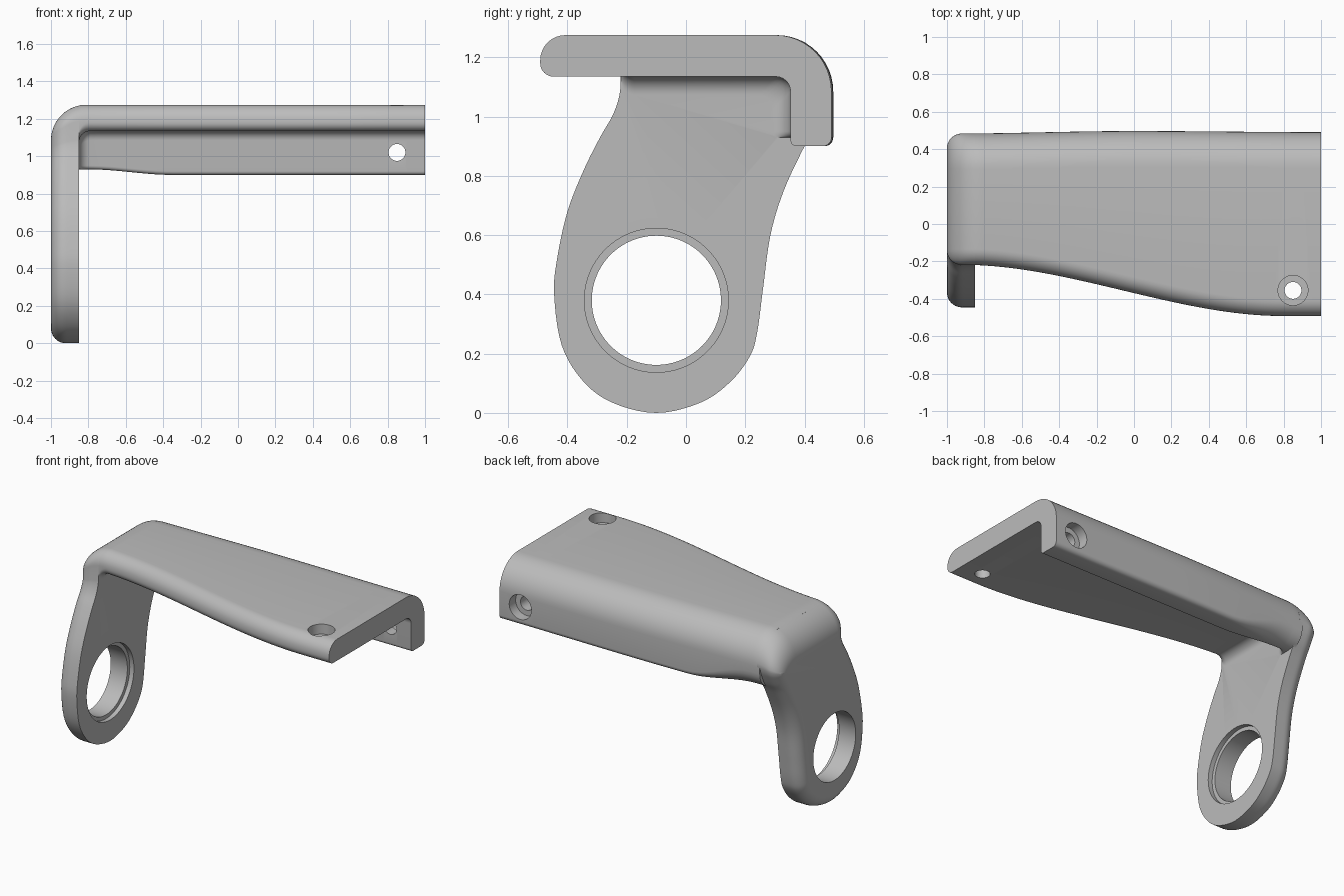
import bpy, bmesh, math
from mathutils import Vector

if "Cube" in bpy.data.objects:
    bpy.data.objects.remove(bpy.data.objects["Cube"], do_unlink=True)

grey = bpy.data.materials.new("plain grey")
grey.use_nodes = True
colour = (0.5, 0.5, 0.5, 1)
grey.diffuse_color = colour
grey.node_tree.nodes["Principled BSDF"].inputs["Base Color"].default_value = colour

TOP, UNDER, BEND, EDGE, WALL = 1.275, 1.135, 0.19, 0.08, 0.15


def smooth(a, b, x):
    t = max(0, min(1, (x - a) / (b - a)))
    return t * t * (3 - 2 * t)


def rounding(r, d):
    """How far a quarter round of radius r falls back at distance d from its end."""
    d = max(0, d)
    return r - math.sqrt(max(0, r * r - (r - d) ** 2)) if d < r else 0


def arc(cy, cz, r, a0, a1, n=8):
    angles = [math.radians(a0 + (a1 - a0) * i / n) for i in range(n + 1)]
    return [(cy + r * math.cos(a), cz + r * math.sin(a)) for a in angles]


def spline(pts, n=5):
    """Smooth curve through the points, without its two end points."""
    p = [Vector(q) for q in pts]
    out = []
    for i in range(1, len(p) - 2):
        a, b, c, d = p[i - 1:i + 3]
        for k in range(n):
            t = k / n
            out.append(tuple(0.5 * (2 * b + (c - a) * t + (2 * a - 5 * b + 4 * c - d) * t ** 2
                                    + (3 * b - a - 3 * c + d) * t ** 3)))
    return out + [tuple(p[-2])]


def loft(name, rings):
    bm = bmesh.new()
    rows = [[bm.verts.new(v) for v in ring] for ring in rings]
    n = len(rows[0])
    for a, b in zip(rows, rows[1:]):
        for i in range(n):
            j = (i + 1) % n
            bm.faces.new((a[i], a[j], b[j], b[i]))
    bm.faces.new(rows[0])
    bm.faces.new(rows[-1])
    bmesh.ops.recalc_face_normals(bm, faces=bm.faces)
    mesh = bpy.data.meshes.new(name)
    bm.to_mesh(mesh)
    bm.free()
    mesh.materials.append(grey)
    obj = bpy.data.objects.new(name, mesh)
    bpy.context.collection.objects.link(obj)
    return obj


def combine(target, other, operation):
    mod = target.modifiers.new(operation.lower(), "BOOLEAN")
    mod.operation, mod.solver, mod.object = operation, "EXACT", other
    bpy.ops.object.select_all(action="DESELECT")
    bpy.context.view_layer.objects.active = target
    target.select_set(True)
    bpy.ops.object.modifier_apply(modifier=mod.name)
    bpy.data.objects.remove(other, do_unlink=True)


def drill(target, centre, axis, radius, depth, sides=64):
    """Cut a round hole centred on a point along an axis."""
    rot = Vector((0, 0, 1)).rotation_difference(Vector(axis)).to_euler()
    bpy.ops.mesh.primitive_cylinder_add(vertices=sides, radius=radius, depth=depth,
                                        location=centre, rotation=rot)
    cutter = bpy.context.object
    cutter.name = "hole_cutter"
    cutter.hide_render = True
    cutter.data.materials.append(grey)
    combine(target, cutter, "DIFFERENCE")


def front_y(x):
    return -0.218 - 0.274 * smooth(-0.92, 0.8, x)


def back_y(x):
    return 0.483 + 0.014 * smooth(-1, 0, x) - 0.006 * smooth(0, 1, x)


def upper_arcs(x, top):
    front, back = front_y(x), back_y(x)
    return (arc(front + 0.085, top - 0.085, 0.085, 180, 90)
            + arc(back - BEND, top - BEND, BEND, 90, 0, 12))


# Top arm with its back flange, blended into the side plate by a fillet
def arm_section(x):
    fillet = rounding(0.06, x + 1 - WALL)
    near = 1 - smooth(-0.8, -0.35, x)
    back, under = back_y(x), UNDER - fillet
    inner, low = 0.353 - fillet, 0.9 + 0.03 * near
    r = 0.03 + 0.08 * near
    pts = upper_arcs(x, TOP - rounding(BEND, x + 1))
    pts += arc(back - r, low + r, r, 0, -90)
    pts += arc(inner + 0.02, low + 0.02, 0.02, 270, 180, 5)
    pts += arc(inner - 0.05, under - 0.05, 0.05, 0, 90, 6)
    pts += arc(front_y(x) + 0.045, under + 0.045, 0.045, 270, 180)
    return [(x, y, z) for y, z in pts]


stations = [-0.87] + [-0.85 + 0.06 * (1 - math.cos(math.pi / 2 * i / 8)) for i in range(9)]
stations += [-0.79 + 1.79 * i / 36 for i in range(1, 37)]
arm = loft("arm", [arm_section(x) for x in stations])

# Side plate: teardrop outline with rounded outer edges and a bend at the top
upper = upper_arcs(-0.85, TOP)
edge = [(0.47, 1.04), (0.44, 0.97), (0.40, 0.90), (0.33, 0.75), (0.285, 0.60), (0.26, 0.42),
        (0.24, 0.27), (0.215, 0.19), (0.15, 0.105), (0.05, 0.035), (-0.10, 0.0), (-0.25, 0.035),
        (-0.35, 0.11), (-0.42, 0.23), (-0.445, 0.40), (-0.435, 0.52), (-0.40, 0.68),
        (-0.345, 0.82), (-0.29, 0.93), (-0.245, 1.01), (-0.222, 1.09)]
outline = upper + spline([upper[-1]] + edge + [upper[0]])


def plate_layer(t):
    inset = rounding(EDGE, t)
    extra = rounding(BEND, t) - inset
    ring = []
    for i, (y, z) in enumerate(outline):
        (y0, z0), (y1, z1) = outline[i - 1], outline[(i + 1) % len(outline)]
        inward = Vector((z1 - z0, y0 - y1)).normalized() * inset
        ring.append((t - 1, y + inward.x, z + inward.y - extra * smooth(0.95, TOP, z)))
    return ring


layers = [WALL * (1 - math.cos(math.pi / 2 * i / 14)) for i in range(15)]
bracket = loft("bracket", [plate_layer(t) for t in layers])
combine(bracket, arm, "UNION")

# Large plate hole with a shallow inner recess
drill(bracket, (-0.92, -0.10, 0.38), (1, 0, 0), 0.218, 0.5, 96)
drill(bracket, (-0.83, -0.10, 0.38), (1, 0, 0), 0.243, 0.1, 96)

# Counterbored screw holes in the arm and the flange
drill(bracket, (0.85, -0.355, 1.2), (0, 0, 1), 0.045, 0.4)
drill(bracket, (0.85, -0.355, 1.31), (0, 0, 1), 0.08, 0.2)
drill(bracket, (0.85, 0.42, 1.02), (0, 1, 0), 0.045, 0.4)
drill(bracket, (0.85, 0.525, 1.02), (0, 1, 0), 0.08, 0.2)

bpy.ops.object.select_all(action="DESELECT")
bpy.context.view_layer.objects.active = bracket
bracket.select_set(True)
bpy.ops.object.shade_smooth_by_angle(angle=math.radians(32))
